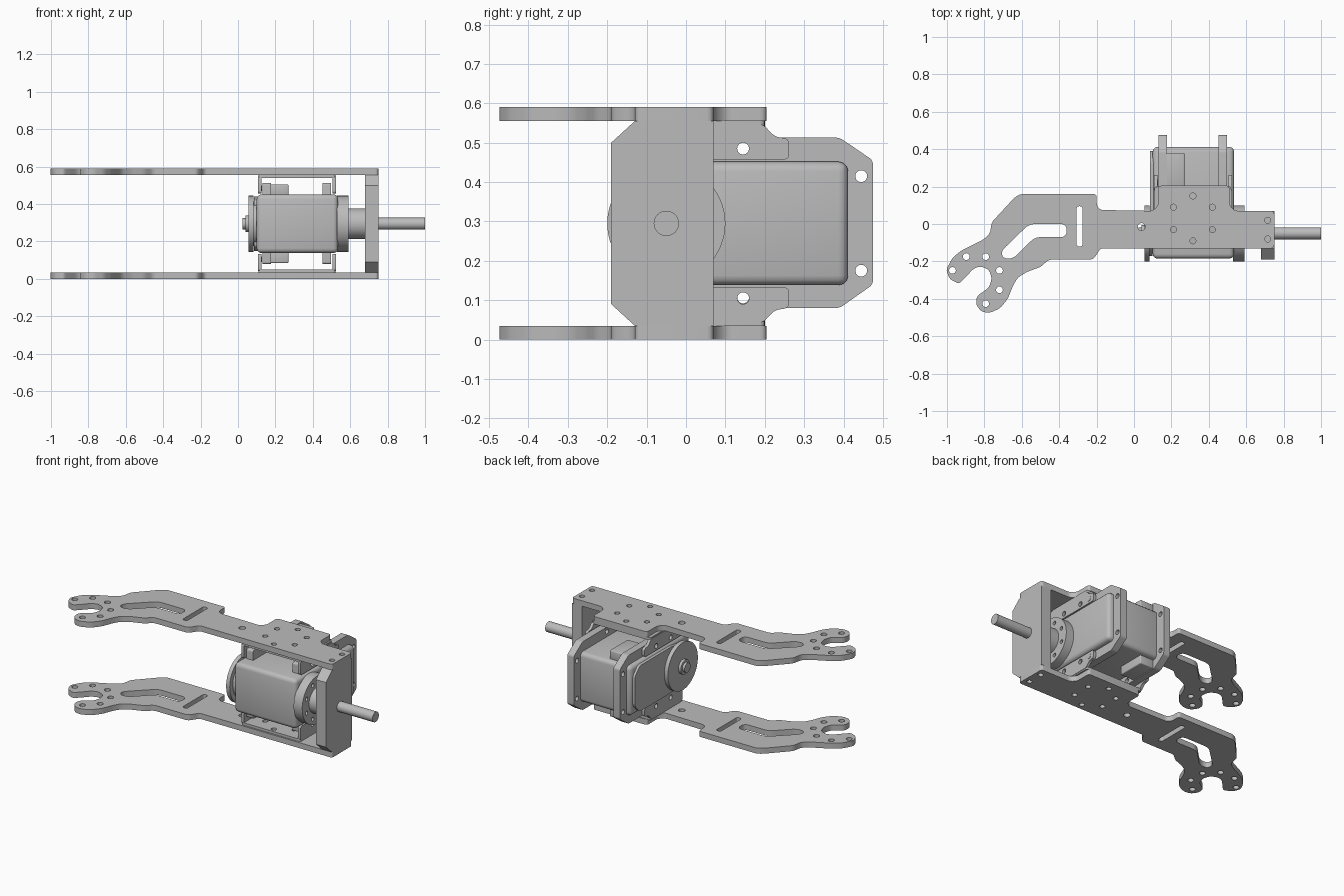
import bpy, bmesh
from math import sin, cos, pi, radians
from mathutils import Matrix, Vector

cube = bpy.data.objects.get("Cube")
if cube:
    bpy.data.objects.remove(cube, do_unlink=True)

grey = bpy.data.materials.new("plain grey")
grey.use_nodes = True
colour = (0.5, 0.5, 0.5, 1)
grey.diffuse_color = colour
grey.node_tree.nodes["Principled BSDF"].inputs["Base Color"].default_value = colour

# Rotation that turns the extrusion direction towards the named axis
TURN = {
    "z": Matrix.Identity(4),
    "x": Matrix(((0, 0, 1, 0), (1, 0, 0, 0), (0, 1, 0, 0), (0, 0, 0, 1))),
    "y": Matrix(((0, 1, 0, 0), (0, 0, 1, 0), (1, 0, 0, 0), (0, 0, 0, 1))),
}


def circle(centre, radius, count=24):
    return [(centre[0] + radius * cos(2 * pi * i / count),
             centre[1] + radius * sin(2 * pi * i / count)) for i in range(count)]


def ring(centre, radius, count, start, used=None):
    """Points evenly spaced on a bolt circle."""
    angles = [radians(start) + 2 * pi * i / count for i in range(used or count)]
    return [(centre[0] + radius * cos(a), centre[1] + radius * sin(a)) for a in angles]


def rounded(points, radius, steps=5):
    """Polygon with every corner softened by a small curve."""
    result = []
    count = len(points)
    for i in range(count):
        before, corner, after = (Vector(points[(i + k) % count]) for k in (-1, 0, 1))
        a, b = before - corner, after - corner
        start = corner + a.normalized() * min(radius, a.length * 0.48)
        end = corner + b.normalized() * min(radius, b.length * 0.48)
        for s in range(steps + 1):
            t = s / steps
            p = start * (1 - t) ** 2 + corner * 2 * t * (1 - t) + end * t * t
            result.append((p.x, p.y))
    return result


def rect(left, right, low, high):
    return [(left, low), (right, low), (right, high), (left, high)]


def finish(name, mesh):
    mesh.materials.clear()
    mesh.materials.append(grey)
    mesh.shade_smooth()
    mesh.set_sharp_from_angle(angle=radians(32))
    obj = bpy.data.objects.new(name, mesh)
    bpy.context.collection.objects.link(obj)
    return obj


def prism(name, axis, low, high, outline, holes=()):
    """Extrude an outline with holes from low to high along an axis."""
    curve = bpy.data.curves.new(name, "CURVE")
    curve.dimensions = "2D"
    curve.fill_mode = "BOTH"
    curve.extrude = (high - low) / 2
    for loop in (outline, *holes):
        spline = curve.splines.new("POLY")
        spline.points.add(len(loop) - 1)
        for point, co in zip(spline.points, loop):
            point.co = (co[0], co[1], 0, 1)
        spline.use_cyclic_u = True
    temp = bpy.data.objects.new(name, curve)
    bpy.context.collection.objects.link(temp)
    graph = bpy.context.evaluated_depsgraph_get()
    mesh = bpy.data.meshes.new_from_object(temp.evaluated_get(graph))
    bpy.data.objects.remove(temp, do_unlink=True)
    bpy.data.curves.remove(curve)
    bm = bmesh.new()
    bm.from_mesh(mesh)
    bmesh.ops.remove_doubles(bm, verts=bm.verts, dist=0.0001)
    bmesh.ops.translate(bm, verts=bm.verts, vec=(0, 0, (low + high) / 2))
    bm.transform(TURN[axis])
    bmesh.ops.recalc_face_normals(bm, faces=bm.faces)
    bm.to_mesh(mesh)
    bm.free()
    return finish(name, mesh)


def box(name, low, high, bevel):
    """Box between two corners with softened edges."""
    bm = bmesh.new()
    bmesh.ops.create_cube(bm, size=1)
    low, high = Vector(low), Vector(high)
    bmesh.ops.scale(bm, verts=bm.verts, vec=high - low)
    bmesh.ops.translate(bm, verts=bm.verts, vec=(low + high) / 2)
    bmesh.ops.bevel(bm, geom=bm.edges[:], offset=bevel, segments=3, profile=0.5,
                    affect="EDGES")
    mesh = bpy.data.meshes.new(name)
    bm.to_mesh(mesh)
    bm.free()
    return finish(name, mesh)


HEIGHT, SHEET = 0.59, 0.035
MID = HEIGHT / 2
AXIS = (-0.05, MID)

# Arm plates: straight mount, stepped elbow and open claw
arm = [
    (.75, .07), (.54, .07), (.51, .1), (.51, .205), (.13, .205), (.13, .1), (.1, .07),
    (-.18, .075), (-.2, .1), (-.2, .16), (-.61, .16), (-.64, .14), (-.76, .01),
    (-.77, -.05), (-.8, -.08), (-.92, -.14), (-.97, -.18), (-1.005, -.245),
    (-.985, -.295), (-.935, -.32), (-.9, -.285), (-.86, -.24), (-.82, -.225),
    (-.775, -.245), (-.76, -.29), (-.775, -.34), (-.84, -.385), (-.845, -.43),
    (-.815, -.47), (-.77, -.475), (-.715, -.45), (-.675, -.4), (-.645, -.325),
    (-.62, -.285), (-.57, -.255), (-.5, -.23), (-.455, -.19), (-.22, -.19),
    (-.2, -.165), (-.18, -.13), (.75, -.13),
]
claw_bolts = ring((-.845, -.3), .136, 8, -67.5, 6)
mount_bolts = ring((.315, .03), .12, 6, 30)
arm_holes = [circle(p, .018) for p in claw_bolts]
arm_holes += [circle(p, .016) for p in mount_bolts + [(.715, .02), (.715, -.08)]]
arm_holes += [circle((.04, -.015), .02)]
arm_holes.append(rounded(rect(-.307, -.275, -.12, .095), .015))
arm_holes.append(rounded([(-.36, 0), (-.56, 0), (-.71, -.145), (-.7, -.185),
                          (-.645, -.185), (-.53, -.07), (-.36, -.07)], .034))
for side, base in (("lower", 0), ("upper", HEIGHT - SHEET)):
    prism(side + "_arm", "z", base, base + SHEET, rounded(arm, .018), arm_holes)

# End plate joining the arms, with the output shaft
prism("end_plate", "x", .68, .75,
      [(.07, SHEET), (.07, HEIGHT - SHEET), (-.13, HEIGHT - SHEET), (-.19, .5),
       (-.19, .09), (-.13, SHEET)])
prism("output_shaft", "x", .74, 1, circle(AXIS, .032, 40))

# Motor case and raised side cover
box("motor_case", (.1, -.185, .138), (.535, .412, .452), .025)
prism("side_cover", "x", .085, .11,
      rounded([(-.12, .17), (.02, .15), (.34, .15), (.39, .2), (.39, .39),
               (.34, .44), (.02, .44), (-.12, .42)], .02))

# Mounting flanges on both sides of the case
flange = [(-.1, .08), (.39, .08), (.475, .14), (.475, .455), (.39, .513), (-.1, .513)]
flange_holes = [circle((.445, z), .015) for z in (.175, .415)]
flange_holes += [circle((.145, z), .015) for z in (.107, .485)]
for side, x in (("left", .452), ("right", .13)):
    prism(side + "_flange", "x", x, x + .046, rounded(flange, .012), flange_holes)

# Cable sockets on top and bottom of the case, and a thin raised back panel
for side, z in (("lower", .085), ("upper", .445)):
    box(side + "_socket", (.17, .2, z), (.27, .38, z + .06), .006)

# Folded brackets: a web against each arm and two ears gripping the flanges
def flip(points, upper):
    return [(y, z if upper else HEIGHT - z) for y, z in points]


ear = [(-.12, .548), (.195, .548), (.225, .515), (.262, .51), (.262, .457), (-.12, .457)]
for side, upper in (("lower", False), ("upper", True)):
    web = (.539, .556) if upper else (HEIGHT - .556, HEIGHT - .539)
    prism(side + "_bracket_web", "z", *web, rounded(rect(.11, .52, -.12, .2), .015),
          [circle(p, .016) for p in mount_bolts])
    holes = [circle(p, .015) for p in flip([(.145, .485), (0, .485)], upper)]
    for label, x in (("right", .107), ("left", .505)):
        prism(f"{side}_{label}_bracket_ear", "x", x, x + .018,
              rounded(flip(ear, upper), .015), holes)
        # Bolt beside the open hole of each ear
        bolt = flip([(.222, .485)], upper)[0]
        prism(f"{side}_{label}_ear_bolt", "x", x, x + .02, circle(bolt, .015))

# Drive horn with its hub, and the idler horn with its cap
prism("drive_horn", "x", .53, .59, circle(AXIS, .15, 64),
      [circle(p, .012, 16) for p in ring(AXIS, .115, 8, 22.5)])
prism("drive_hub", "x", .585, .682, circle(AXIS, .082, 48))
prism("idler_horn", "x", .057, .082, circle(AXIS, .15, 64))
prism("idler_neck", "x", .08, .1, circle(AXIS, .12, 48))
prism("idler_cap", "x", .04, .06, circle(AXIS, .045, 40))
prism("idler_pin", "x", .024, .045, circle(AXIS, .03, 32))
